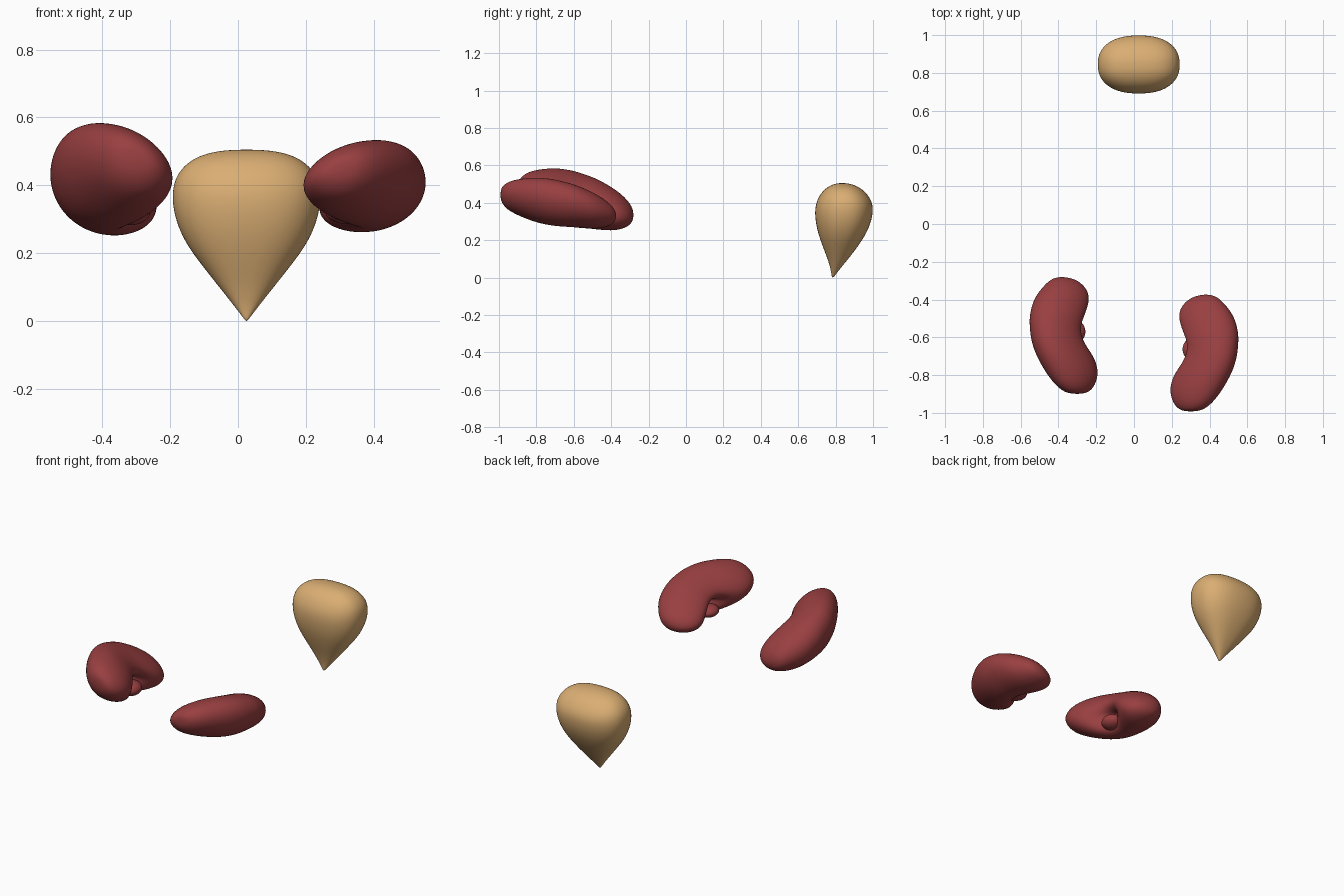
import bpy, bmesh, math

if "Cube" in bpy.data.objects:
    bpy.data.objects.remove(bpy.data.objects["Cube"])


def material(name, rgb):
    m = bpy.data.materials.new(name)
    m.diffuse_color = (*rgb, 1)
    m.use_nodes = True
    m.node_tree.nodes["Principled BSDF"].inputs["Base Color"].default_value = m.diffuse_color
    return m


RED = material("dark_red", (0.32, 0.05, 0.052))
TAN = material("tan", (0.70, 0.42, 0.17))
SIDES = 28


def loft(name, start, rings, end, mat, flip=False):
    """Skin rings of points between two pole points and smooth the result."""
    bm = bmesh.new()
    loops = [[bm.verts.new(p) for p in r] for r in rings]
    for a, b in zip(loops, loops[1:]):
        for i in range(SIDES):
            j = (i + 1) % SIDES
            bm.faces.new((a[i], a[j], b[j], b[i]))
    for pole, ring in ((start, loops[0]), (end, loops[-1])):
        tip = bm.verts.new(pole)
        for i in range(SIDES):
            bm.faces.new((tip, ring[i], ring[(i + 1) % SIDES]))
    bmesh.ops.recalc_face_normals(bm, faces=bm.faces[:])
    return finish(name, bm, mat)


def finish(name, bm, mat):
    me = bpy.data.meshes.new(name)
    bm.to_mesh(me)
    bm.free()
    ob = bpy.data.objects.new(name, me)
    bpy.context.collection.objects.link(ob)
    me.materials.append(mat)
    for p in me.polygons:
        p.use_smooth = True
    sub = ob.modifiers.new("smooth", 'SUBSURF')
    sub.levels = sub.render_levels = 2
    return ob


# Kidney stations: y, outer x, inner x, bottom z, top z
KIDNEY = [
    (-0.895, -0.355, -0.25, 0.43, 0.515),
    (-0.875, -0.39, -0.222, 0.39, 0.54),
    (-0.84, -0.428, -0.20, 0.36, 0.56),
    (-0.78, -0.472, -0.186, 0.325, 0.573),
    (-0.70, -0.517, -0.205, 0.29, 0.578),
    (-0.64, -0.538, -0.23, 0.275, 0.57),
    (-0.60, -0.547, -0.24, 0.268, 0.562),
    (-0.56, -0.552, -0.245, 0.264, 0.55),
    (-0.52, -0.554, -0.245, 0.262, 0.537),
    (-0.48, -0.553, -0.24, 0.258, 0.522),
    (-0.40, -0.534, -0.23, 0.25, 0.48),
    (-0.34, -0.49, -0.25, 0.26, 0.437),
    (-0.30, -0.45, -0.295, 0.28, 0.395),
    (-0.285, -0.42, -0.34, 0.305, 0.365),
]


def kidney(name, place):
    rings = []
    for y, xo, xi, zb, zt in KIDNEY:
        cx, cz, a, b = (xo + xi) / 2, (zb + zt) / 2, (xi - xo) / 2, (zt - zb) / 2
        notch = 0.75 * math.exp(-((y + 0.57) / 0.075) ** 2)
        ring = []
        for i in range(SIDES):
            t = 2 * math.pi * i / SIDES
            d = (t + 0.25 + math.pi) % (2 * math.pi) - math.pi
            r = 1 - notch * math.exp(-(d / 0.55) ** 2)   # hilum dent
            c, s = math.cos(t), math.sin(t)
            ring.append(place(cx + a * r * c, y,
                              cz + b * r * s * (1 - 0.12 * c) - 0.25 * b * r * c))
        rings.append(ring)
    loft(name, place(-0.30, -0.90, 0.47), rings, place(-0.38, -0.28, 0.335), RED)

    # Small rounded vessel stub inside the notch
    bm = bmesh.new()
    bmesh.ops.create_uvsphere(bm, u_segments=16, v_segments=10, radius=1)
    for v in bm.verts:
        v.co = place(-0.315 + 0.06 * v.co.x, -0.57 + 0.065 * v.co.y, 0.325 + 0.042 * v.co.z)
    bmesh.ops.recalc_face_normals(bm, faces=bm.faces[:])
    finish(name + "_stub", bm, RED)


kidney("left_kidney", lambda x, y, z: (x, y, z))
kidney("right_kidney", lambda x, y, z: (-x, y - 0.093, 0.26 + (z - 0.25) * 0.82))

# Bladder sections: z, half width, front y, back y
BLADDER = [
    (0.008, 0.008, 0.778, 0.795),
    (0.04, 0.032, 0.775, 0.818),
    (0.10, 0.080, 0.757, 0.868),
    (0.16, 0.128, 0.733, 0.915),
    (0.22, 0.174, 0.711, 0.955),
    (0.28, 0.204, 0.695, 0.985),
    (0.34, 0.219, 0.688, 1.0),
    (0.39, 0.219, 0.692, 1.0),
    (0.43, 0.207, 0.708, 0.982),
    (0.465, 0.178, 0.732, 0.952),
    (0.49, 0.135, 0.765, 0.915),
    (0.503, 0.075, 0.80, 0.872),
]


def squircle(t, f):
    v = f(t)
    return math.copysign(abs(v) ** 0.86, v)


rings = [[(0.025 + w * squircle(2 * math.pi * i / SIDES, math.cos),
           (y0 + y1) / 2 + (y1 - y0) / 2 * squircle(2 * math.pi * i / SIDES, math.sin), z)
          for i in range(SIDES)] for z, w, y0, y1 in BLADDER]
loft("bladder", (0.025, 0.785, 0), rings, (0.025, 0.835, 0.506), TAN)
